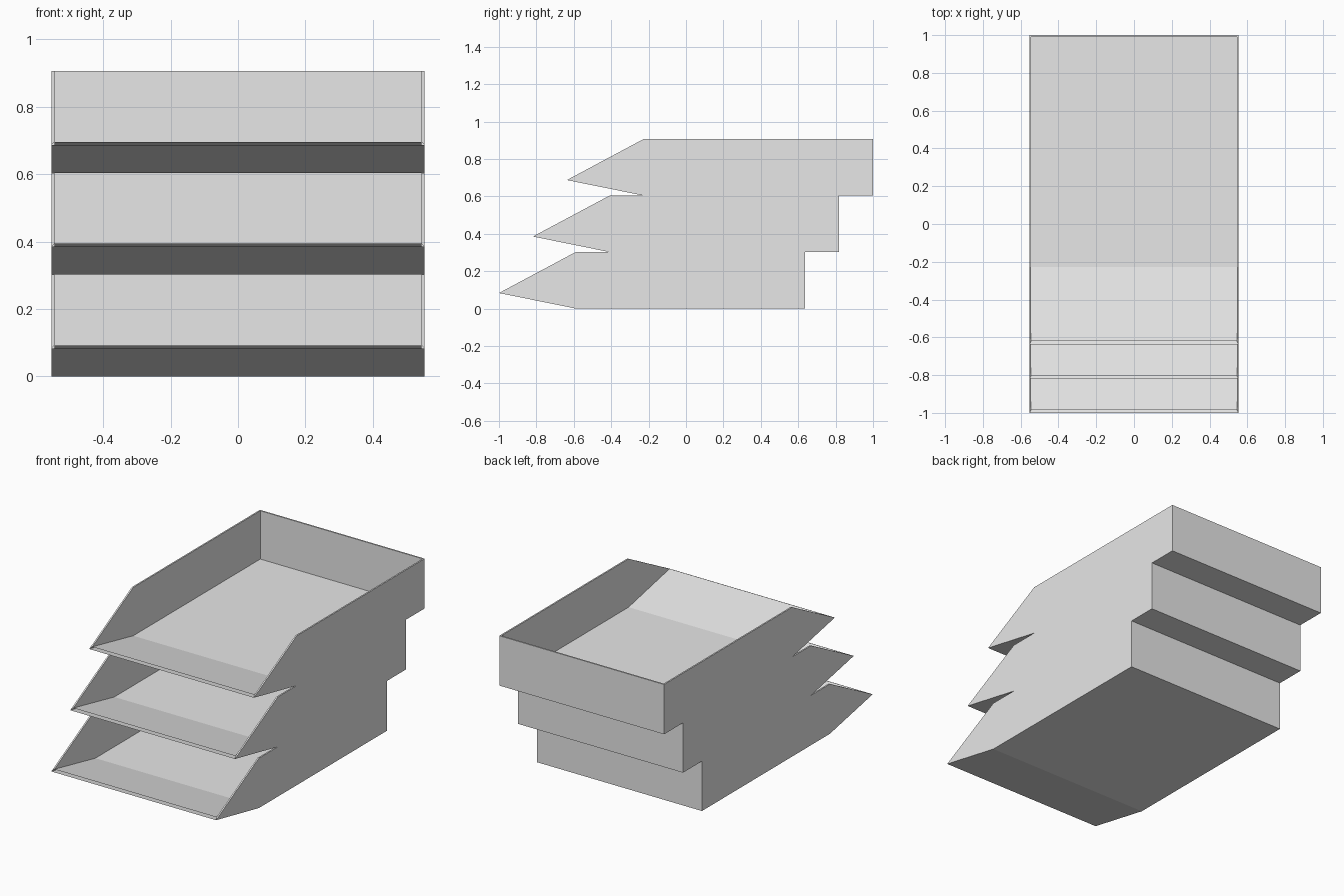
import bpy
import bmesh

cube = bpy.data.objects.get("Cube")
if cube:
    bpy.data.objects.remove(cube, do_unlink=True)

grey = bpy.data.materials.new("light grey plastic")
grey.use_nodes = True
colour = (0.8, 0.8, 0.8, 1)
grey.diffuse_color = colour
grey.node_tree.nodes["Principled BSDF"].inputs["Base Color"].default_value = colour

HEIGHT = 0.302
HALF_WIDTH = 0.553
WALL = 0.009
STEP_BACK = 0.1815

# Side profiles (y, z): wall top front, lip, floor bend, floor back, wall top back
OUTER = [(-0.59, HEIGHT), (-1.0, 0.083), (-0.59, 0.0), (0.637, 0.0), (0.637, HEIGHT)]
INNER = [(-0.59, HEIGHT), (-0.983, 0.092), (-0.59, WALL),
         (0.637 - WALL, WALL), (0.637 - WALL, HEIGHT)]


def add_shell(bm, profile, half):
    """Two side walls, sloped lip, floor and back wall, open at top and front."""
    left = [bm.verts.new((half, y, z)) for y, z in profile]
    right = [bm.verts.new((-half, y, z)) for y, z in profile]
    bm.faces.new(left)
    bm.faces.new(right[::-1])
    for i in range(1, 4):
        bm.faces.new((left[i], right[i], right[i + 1], left[i + 1]))
    return left, right


def make_tray(name, level):
    bm = bmesh.new()
    outer = add_shell(bm, OUTER, HALF_WIDTH)
    inner = add_shell(bm, INNER, HALF_WIDTH - WALL)
    # Narrow rims on the side walls and back wall
    for o, n in zip(outer, inner):
        for a, b in ((1, 0), (0, 4)):
            bm.faces.new((o[a], o[b], n[b], n[a]))
    bm.faces.new((outer[0][4], outer[1][4], inner[1][4], inner[0][4]))
    bmesh.ops.recalc_face_normals(bm, faces=bm.faces)
    mesh = bpy.data.meshes.new(name)
    bm.to_mesh(mesh)
    bm.free()
    mesh.materials.append(grey)
    tray = bpy.data.objects.new(name, mesh)
    tray.location = (0, level * STEP_BACK, level * HEIGHT)
    bpy.context.collection.objects.link(tray)


# Stack of trays, each set back from the one below
for level, name in enumerate(("bottom_tray", "middle_tray", "top_tray")):
    make_tray(name, level)
